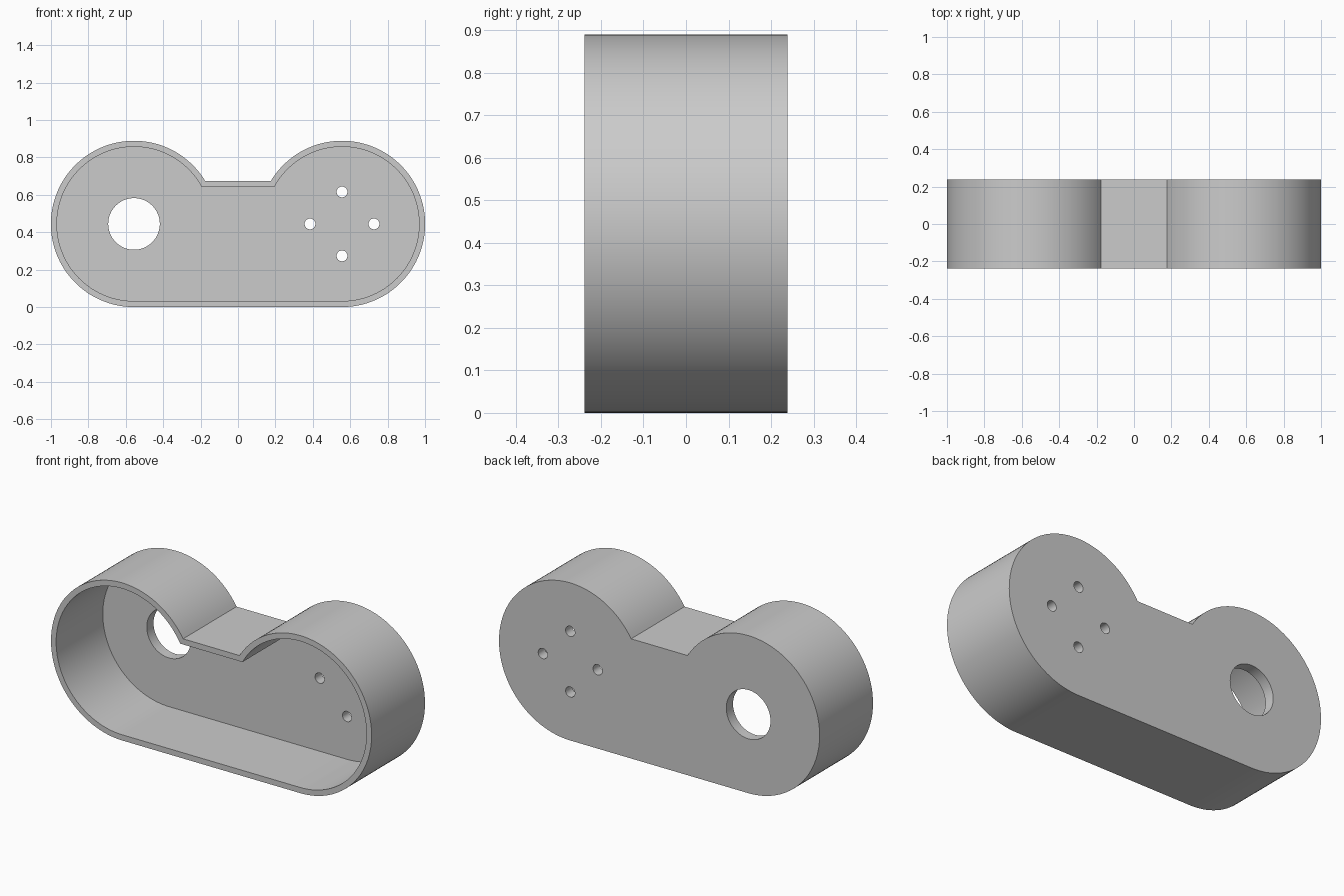
import bpy, bmesh, math

if "Cube" in bpy.data.objects:
    bpy.data.objects.remove(bpy.data.objects["Cube"], do_unlink=True)

CX, CZ, R = 0.556, 0.4445, 0.4445      # lobe centre and radius
DEPTH, WALL, FLOOR = 0.476, 0.032, 0.06
BRIDGE = 0.675                         # height of the flat between the lobes
FRONT, BACK = -DEPTH / 2, DEPTH / 2

grey = bpy.data.materials.new("plain grey")
grey.use_nodes = True
colour = (0.6, 0.6, 0.6, 1)
grey.diffuse_color = colour
grey.node_tree.nodes["Principled BSDF"].inputs["Base Color"].default_value = colour


def outline(inset):
    """Two round lobes joined by a straight base and a lower flat bridge."""
    r, top = R - inset, BRIDGE - inset
    start, end, n = -math.pi / 2, math.pi - math.asin((top - CZ) / r), 80
    angles = [start + (end - start) * i / n for i in range(n + 1)]
    right = [(CX + r * math.cos(a), CZ + r * math.sin(a)) for a in angles]
    return right + [(-x, z) for x, z in reversed(right)]


def circle(x, z, r, n=64):
    return [(x + r * math.cos(math.tau * i / n), z + r * math.sin(math.tau * i / n))
            for i in range(n)]


def prism(name, points, y0, y1):
    bm = bmesh.new()
    face = bm.faces.new([bm.verts.new((x, y0, z)) for x, z in points])
    ext = bmesh.ops.extrude_face_region(bm, geom=[face])
    moved = [v for v in ext["geom"] if isinstance(v, bmesh.types.BMVert)]
    bmesh.ops.translate(bm, verts=moved, vec=(0, y1 - y0, 0))
    bmesh.ops.recalc_face_normals(bm, faces=bm.faces)
    mesh = bpy.data.meshes.new(name)
    bm.to_mesh(mesh)
    bm.free()
    mesh.materials.append(grey)
    obj = bpy.data.objects.new(name, mesh)
    bpy.context.collection.objects.link(obj)
    return obj


# Solid body, then the open-front cavity and the holes through the back plate
housing = prism("housing", outline(0), FRONT, BACK)
cutters = [prism("cavity_cutter", outline(WALL), FRONT - 0.1, BACK - FLOOR),
           prism("shaft_hole_cutter", circle(-CX, CZ, 0.138), 0, BACK + 0.1)]
for i in range(4):
    a = i * math.pi / 2
    x, z = CX + 0.171 * math.cos(a), CZ + 0.171 * math.sin(a)
    cutters.append(prism("screw_hole_cutter", circle(x, z, 0.029, 32), 0, BACK + 0.1))

bpy.ops.object.select_all(action="DESELECT")
bpy.context.view_layer.objects.active = housing
housing.select_set(True)
for cutter in cutters:
    cutter.hide_render = True
    mod = housing.modifiers.new("cut", "BOOLEAN")
    mod.operation, mod.solver, mod.object = "DIFFERENCE", "EXACT", cutter
    bpy.ops.object.modifier_apply(modifier=mod.name)
    bpy.data.objects.remove(cutter, do_unlink=True)

bpy.ops.object.shade_smooth_by_angle(angle=math.radians(25))
